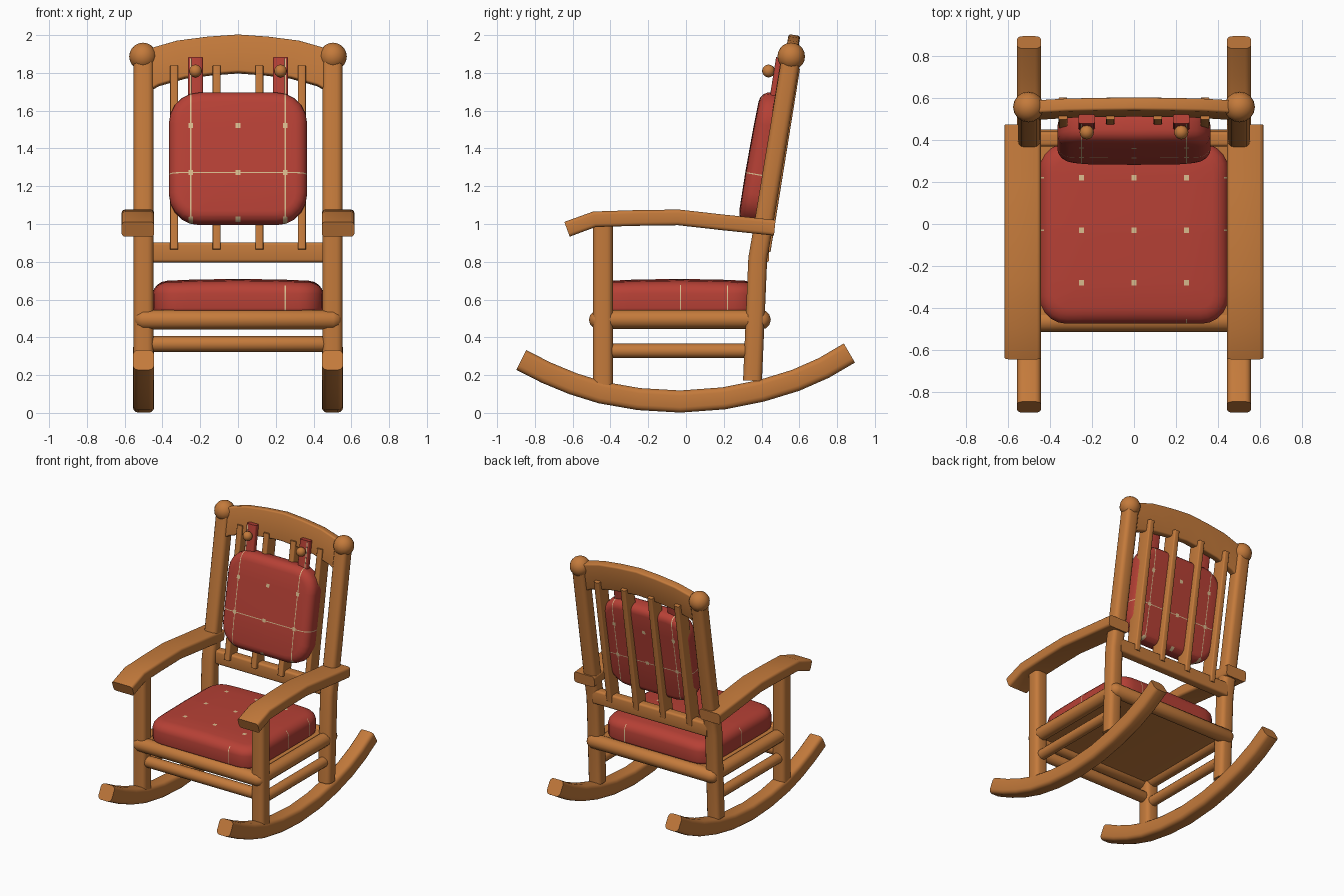
import bpy, bmesh
from math import sin, cos, pi, radians
from mathutils import Vector

cube = bpy.data.objects.get("Cube")
if cube:
    bpy.data.objects.remove(cube, do_unlink=True)


def material(name, rgb):
    m = bpy.data.materials.new(name)
    m.use_nodes = True
    colour = (*rgb, 1)
    m.diffuse_color = colour
    m.node_tree.nodes["Principled BSDF"].inputs["Base Color"].default_value = colour
    return m


WOOD = material("honey wood", (0.55, 0.195, 0.044))
RED = material("red fabric", (0.47, 0.052, 0.036))
TAN = material("tan stitching", (0.7, 0.5, 0.27))
X, Y = Vector((1, 0, 0)), Vector((0, 1, 0))


def finish(name, bm, mats, angle=40):
    bmesh.ops.remove_doubles(bm, verts=bm.verts, dist=0.0003)
    bmesh.ops.recalc_face_normals(bm, faces=bm.faces)
    mesh = bpy.data.meshes.new(name)
    bm.to_mesh(mesh)
    bm.free()
    for m in mats:
        mesh.materials.append(m)
    ob = bpy.data.objects.new(name, mesh)
    bpy.context.collection.objects.link(ob)
    bpy.ops.object.select_all(action='DESELECT')
    ob.select_set(True)
    bpy.context.view_layer.objects.active = ob
    bpy.ops.object.shade_smooth_by_angle(angle=radians(angle))
    return ob


def beam(name, path, width, height, corner, side=X, scales=None, mat=WOOD):
    """Sweep a rounded rectangle along a path; width lies along side."""
    bm = bmesh.new()
    pts = [Vector(p) for p in path]
    rings = []
    for i, p in enumerate(pts):
        tangent = (pts[min(i + 1, len(pts) - 1)] - pts[max(i - 1, 0)]).normalized()
        up = tangent.cross(side).normalized()
        k = scales[i] if scales else 1
        ring = []
        for q, (sx, sy) in enumerate(((1, 1), (-1, 1), (-1, -1), (1, -1))):
            for step in range(4):
                a = (q + step / 3) * pi / 2
                u = sx * (width / 2 - corner) + corner * cos(a)
                v = sy * (height / 2 - corner) + corner * sin(a)
                ring.append(bm.verts.new(p + (side * u + up * v) * k))
        rings.append(ring)
    n = len(rings[0])
    for a, b in zip(rings, rings[1:]):
        for j in range(n):
            bm.faces.new((a[j], a[(j + 1) % n], b[(j + 1) % n], b[j]))
    bm.faces.new(rings[0])
    bm.faces.new(rings[-1])
    return finish(name, bm, [mat])


def rail(name, half, y, z, radius):
    """Round crosswise rail with domed ends."""
    xs = [-half, -half + 0.012, -half + 0.04, half - 0.04, half - 0.012, half]
    return beam(name, [(x, y, z) for x in xs], radius * 2, radius * 2, radius, Y,
                [0.4, 0.75, 1, 1, 0.75, 0.4])


def ball(name, centre, radius):
    bm = bmesh.new()
    bmesh.ops.create_uvsphere(bm, u_segments=16, v_segments=10, radius=radius)
    finish(name, bm, [WOOD]).location = centre


def cushion(name, size, corner, top_rim, base_rim, spots, lines, dome, sides_only):
    """Rounded pad with stitched marks where the pattern bands cross."""
    bm = bmesh.new()
    bmesh.ops.create_cube(bm, size=1)
    bmesh.ops.scale(bm, vec=size, verts=bm.verts)
    upright = [e for e in bm.edges if abs(e.verts[0].co.z - e.verts[1].co.z) > 0.01]
    bmesh.ops.bevel(bm, geom=upright, offset=corner, segments=5, profile=0.5, affect='EDGES')
    for sign, rim in ((1, top_rim), (-1, base_rim)):
        edge = [e for e in bm.edges
                if all(abs(v.co.z - sign * size[2] / 2) < 0.0001 for v in e.verts)]
        bmesh.ops.bevel(bm, geom=edge, offset=rim, segments=4, profile=0.5, affect='EDGES')
    half_spot, half_line = 0.013, 0.003
    for axis in range(2):
        normal = [float(axis == k) for k in range(3)]
        cuts = [c + s * h for group, h in ((spots, half_spot), (lines, half_line))
                for c in group[axis] for s in (-1, 1)]
        for c in cuts:
            bmesh.ops.bisect_plane(bm, geom=bm.verts[:] + bm.edges[:] + bm.faces[:],
                                   plane_co=[c * k for k in normal], plane_no=normal)
    bm.normal_update()
    for f in bm.faces:
        mid = f.calc_center_median()

        def inside(group, h):
            return sum(any(abs(mid[k] - c) < h for c in group[k]) for k in range(2))
        striped = inside(lines, half_line) and (not sides_only or abs(f.normal.z) < 0.75)
        f.material_index = int(inside(spots, half_spot) == 2 or bool(striped))
    # Gentle crown on the upper face
    for v in bm.verts:
        if v.co.z > 0:
            reach = (2 * v.co.x / size[0]) ** 2 + (2 * v.co.y / size[1]) ** 2
            v.co.z -= dome * min(reach, 1.5) * 2 * v.co.z / size[2]
    return finish(name, bm, [RED, TAN], 60)


# Mirrored side frames
rocker_path = [(-0.872, 0.28), (-0.74, 0.213), (-0.6, 0.155), (-0.45, 0.108), (-0.25, 0.073),
               (-0.03, 0.06), (0.2, 0.077), (0.4, 0.117), (0.58, 0.172), (0.73, 0.238),
               (0.865, 0.317)]
arm_path = [(-0.63, 0.972), (-0.485, 1.025), (-0.26, 1.032), (-0.04, 1.035),
            (0.2, 1.008), (0.47, 0.98)]
post_path = [(0.352, 0.17), (0.38, 0.82), (0.403, 0.95), (0.555, 1.87)]
for s, label in ((1, "left"), (-1, "right")):
    x = s * 0.5
    beam(label + "_rocker", [(x, y, z) for y, z in rocker_path], 0.113, 0.117, 0.028)
    beam(label + "_front_leg", [(x, -0.44, 0.13), (x, -0.44, 1.01)], 0.105, 0.105, 0.03)
    beam(label + "_back_post", [(x, y, z) for y, z in post_path], 0.105, 0.1, 0.03)
    beam(label + "_armrest", [(s * 0.53, y, z) for y, z in arm_path], 0.172, 0.083, 0.018)
    beam(label + "_seat_rail", [(x, -0.44, 0.495), (x, 0.38, 0.495)], 0.1, 0.1, 0.05)
    beam(label + "_stretcher", [(x, -0.44, 0.328), (x, 0.36, 0.328)], 0.077, 0.077, 0.0385)
    ball(label + "_finial", (s * 0.503, 0.557, 1.887), 0.073)
    # Tie straps with stitched edge, and buttons
    strap = Vector((s * 0.225, 0.462, 1.64)), Vector((s * 0.225, 0.5, 1.88))
    beam(label + "_strap", strap, 0.08, 0.045, 0.012, mat=RED)
    offset = Vector((s * 0.026, -0.0225, -0.005))
    beam(label + "_strap_stitching", [p + offset for p in strap], 0.008, 0.004, 0.001, mat=TAN)
    ball(label + "_button", (s * 0.225, 0.437, 1.81), 0.034)

# Cross rails and seat board
rail("front_seat_rail", 0.545, -0.462, 0.493, 0.052)
rail("back_seat_rail", 0.545, 0.397, 0.493, 0.052)
rail("front_stretcher", 0.49, -0.44, 0.365, 0.042)
beam("lower_back_rail", [(-0.48, 0.405, 0.85), (0.48, 0.405, 0.85)], 0.07, 0.105, 0.015, Y)
beam("seat_board", [(0, -0.45, 0.505), (0, 0.39, 0.505)], 0.93, 0.06, 0.008)

# Curved headrest and slats
lean = Vector((0, 0.985, -0.17))
head = [(0.515, 0.538, 1.793), (0.455, 0.543, 1.826), (0.3, 0.552, 1.87), (0.15, 0.555, 1.889)]
head_path = [(-x, y, z) for x, y, z in head] + [(0, 0.557, 1.9)] + head[::-1]
beam("headrest", head_path, 0.062, 0.203, 0.012, lean)
for i, x in enumerate((-0.338, -0.113, 0.113, 0.338)):
    beam(f"back_slat_{i + 1}", [(x, 0.394, 0.86), (x, 0.55, 1.83)], 0.042, 0.108, 0.008)

# Cushions
grid = [-0.25, 0, 0.25]
seat = cushion("seat_cushion", (0.9, 0.86, 0.175), 0.13, 0.075, 0.02,
               (grid, [-0.235, 0.015, 0.265]), ([0.25], [0.015, 0.265]), 0.014, True)
seat.location = (0, -0.045, 0.622)
back = cushion("back_cushion", (0.73, 0.705, 0.155), 0.16, 0.06, 0.05,
               (grid, [-0.335, -0.088, 0.165]), ([-0.25, 0.25], [-0.088]), 0.006, False)
back.location = (0, 0.405, 1.346)
back.rotation_euler = (radians(80), 0, 0)
